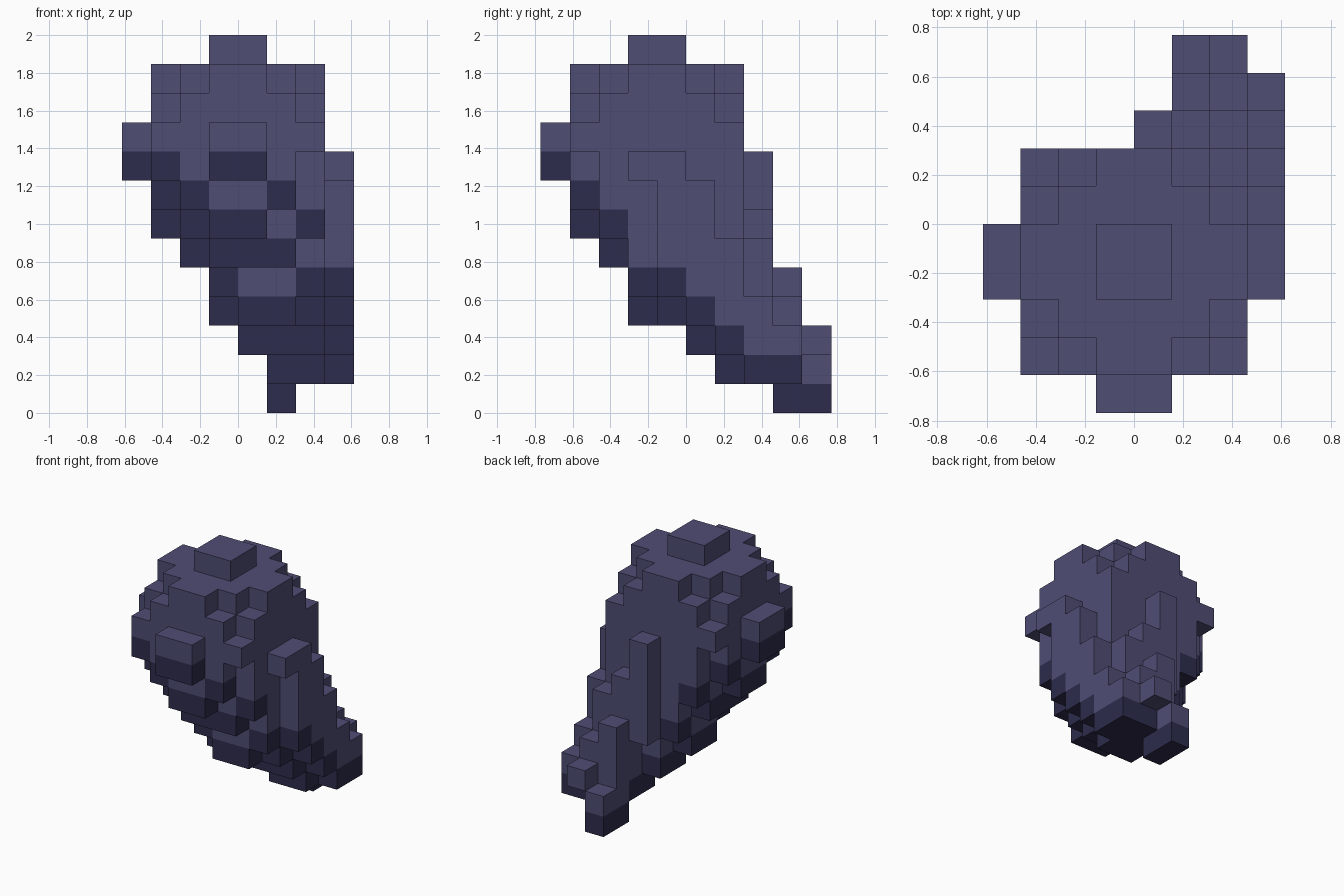
import bpy
import bmesh
from mathutils import Vector

cube = bpy.data.objects.get("Cube")
if cube:
    bpy.data.objects.remove(cube, do_unlink=True)

CELL = 2 / 13            # edge of one block
ORIGIN = Vector((-4 * CELL, -5 * CELL, 0))
NECK = 6                 # block level where the tail meets the head

# Upright slices from right to left: first row, then underside and top levels
SLICES = [
    (3, [8, 8], [9, 9]),
    (1, [8, 7, 6, 6, 7, 9], [9, 10, 11, 11, 10, 9]),
    (1, [7, 6, 5, 5, 5, 6], [10, 11, 11, 11, 11, 10]),
    (0, [8, 6, 5, 4, 3, 3, 4], [9, 11, 11, 12, 12, 11, 11]),
    (0, [8, 6, 5, 3, 3, 2, 2, 4], [9, 11, 11, 12, 12, 11, 11, 8]),
    (1, [7, 5, 3, 3, 2, 1, 1, 0, 0], [10, 11, 11, 11, 11, 10, 6, 4, 1]),
    (1, [9, 6, 4, 3, 2, 1, 1, 1, 2], [9, 10, 11, 11, 10, 9, 5, 3, 2]),
    (3, [8, 4, 3, 2, 1, 1], [8, 8, 7, 5, 3, 2]),
]
BACK_RIDGE = (4, 7)      # this column stays pale to its foot


def make_material(name, color):
    mat = bpy.data.materials.new(name)
    mat.use_nodes = True
    mat.diffuse_color = color
    mat.node_tree.nodes["Principled BSDF"].inputs["Base Color"].default_value = color
    return mat


materials = [
    make_material("slate_violet", (0.078, 0.074, 0.175, 1)),
    make_material("dark_indigo", (0.026, 0.025, 0.072, 1)),
]

# Fill columns; the lowest block of a column is dark
blocks = {}
for i, (first, lows, highs) in enumerate(SLICES):
    for j, (low, high) in enumerate(zip(lows, highs), first):
        for k in range(low, high + 1):
            dark = k == low and high > low and (i, j) != BACK_RIDGE
            blocks[i, j, k] = int(dark)


def block_face(bm, verts, cell, axis, side, mat):
    """Add the face of a block that looks along the given axis."""
    u, v = (axis + 1) % 3, (axis + 2) % 3
    loop = [(0, 0), (1, 0), (1, 1), (0, 1)]
    if not side:
        loop.reverse()
    corners = []
    for a, b in loop:
        p = list(cell)
        p[axis] += side
        p[u] += a
        p[v] += b
        key = tuple(p)
        if key not in verts:
            verts[key] = bm.verts.new(ORIGIN + Vector(key) * CELL)
        corners.append(verts[key])
    bm.faces.new(corners).material_index = mat


def build_part(name, keep):
    """Skin the blocks of one part wherever no neighbour covers them."""
    bm = bmesh.new()
    verts = {}
    for cell, mat in blocks.items():
        if not keep(cell[2]):
            continue
        for axis in range(3):
            for side in (0, 1):
                beside = list(cell)
                beside[axis] += 2 * side - 1
                if tuple(beside) not in blocks:
                    block_face(bm, verts, cell, axis, side, mat)
    mesh = bpy.data.meshes.new(name)
    bm.to_mesh(mesh)
    bm.free()
    for mat in materials:
        mesh.materials.append(mat)
    obj = bpy.data.objects.new(name, mesh)
    bpy.context.collection.objects.link(obj)


build_part("rounded_head", lambda level: level >= NECK)
build_part("tapered_tail", lambda level: level < NECK)
